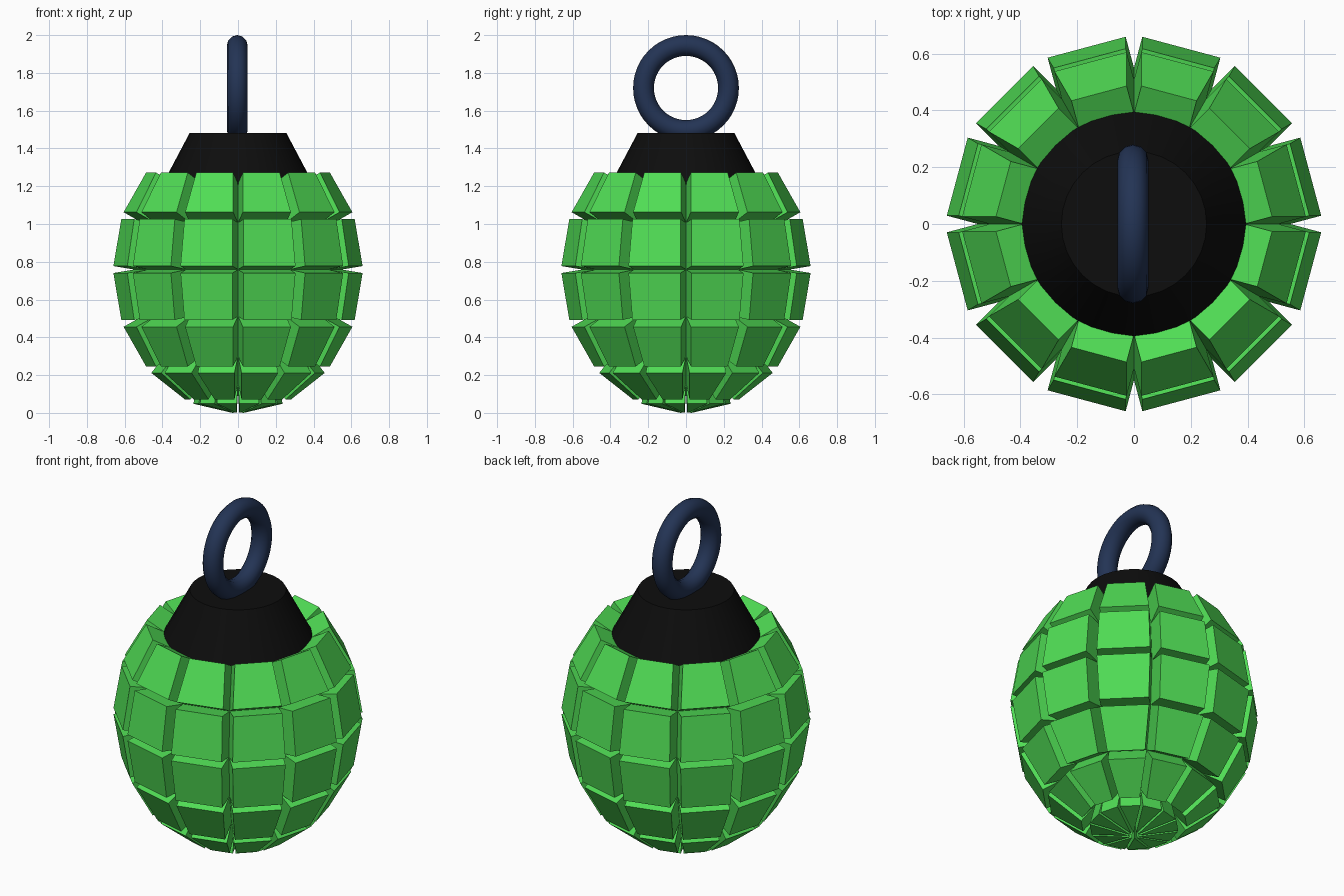
import bpy, bmesh, math
from mathutils import Matrix, Vector

if "Cube" in bpy.data.objects:
    bpy.data.objects.remove(bpy.data.objects["Cube"])

CENTER_Z = 0.759
RADIUS, HEIGHT = 0.55, 0.648   # core ellipsoid radii
DEPTH = 0.115                  # tile thickness


def colour(obj, name, rgb):
    mat = bpy.data.materials.new(name)
    mat.diffuse_color = (*rgb, 1)
    mat.use_nodes = True
    mat.node_tree.nodes["Principled BSDF"].inputs["Base Color"].default_value = mat.diffuse_color
    obj.data.materials.append(mat)


# Body: low-poly ellipsoid, every face below the cap pushed out as its own tile
bm = bmesh.new()
bmesh.ops.create_uvsphere(bm, u_segments=12, v_segments=8, radius=1)
bm.transform(Matrix.Translation((0, 0, CENTER_Z)) @ Matrix.Diagonal((RADIUS, RADIUS, HEIGHT, 1)))
bm.normal_update()
cap_z = CENTER_Z + HEIGHT * math.sin(math.radians(45))
tiles = [f for f in bm.faces if f.calc_center_median().z < cap_z]
raised = bmesh.ops.extrude_discrete_faces(bm, faces=tiles)["faces"]
bm.normal_update()
for f in raised:
    offset = Vector(f.normal) * DEPTH
    for v in f.verts:
        v.co += offset
bmesh.ops.recalc_face_normals(bm, faces=bm.faces)
mesh = bpy.data.meshes.new("tiled_body")
bm.to_mesh(mesh)
bm.free()
body = bpy.data.objects.new("tiled_body", mesh)
bpy.context.collection.objects.link(body)
colour(body, "green", (0.08, 0.72, 0.09))

# Cap: tapered collar on top of the body
bottom, top = 1.21, 1.482
bpy.ops.mesh.primitive_cone_add(vertices=32, radius1=0.40, radius2=0.256,
                                depth=top - bottom, location=(0, 0, (top + bottom) / 2))
cap = bpy.context.object
cap.name = "cap"
bpy.ops.object.shade_smooth_by_angle(angle=math.radians(30))
colour(cap, "black", (0.004, 0.004, 0.004))

# Pull ring standing upright in the side plane
bpy.ops.mesh.primitive_torus_add(major_segments=48, minor_segments=12,
                                 major_radius=0.225, minor_radius=0.055,
                                 location=(-0.004, 0, 1.72), rotation=(0, math.pi / 2, 0))
ring = bpy.context.object
ring.name = "pull_ring"
bpy.ops.object.shade_smooth_by_angle(angle=math.radians(60))
colour(ring, "navy", (0.017, 0.034, 0.09))
